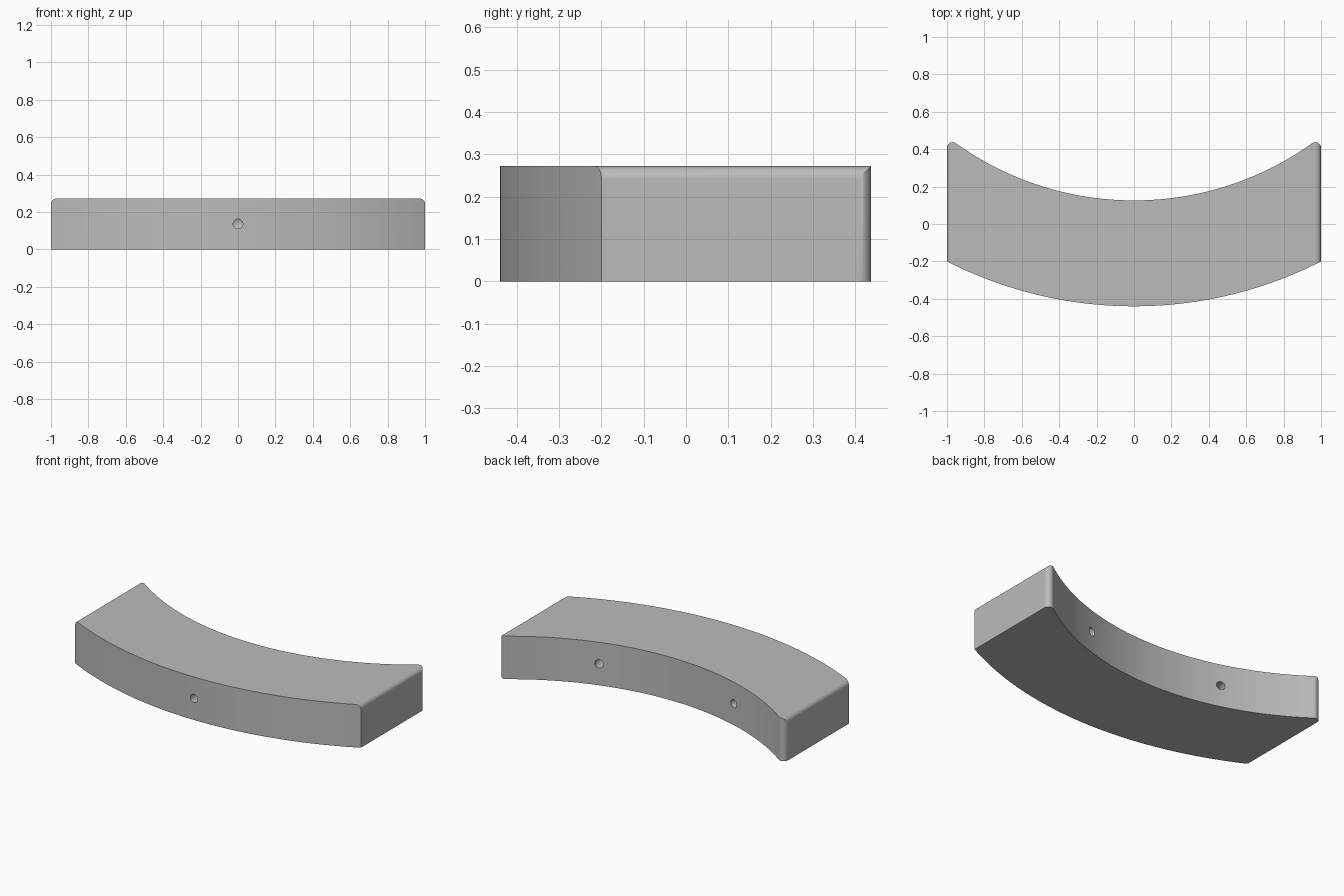
import bpy, bmesh
from math import sin, cos, asin, atan2, sqrt, radians, pi
from mathutils import Matrix, Vector

if "Cube" in bpy.data.objects:
    bpy.data.objects.remove(bpy.data.objects["Cube"], do_unlink=True)

HEIGHT = 0.272
CENTRE_Y = 1.763          # shared centre of both arcs
R_OUTER, R_INNER = 2.203, 1.637
FILLET = 0.03
HOLE_R = 0.026
HOLE_DEPTH = 0.2

grey = bpy.data.materials.new("light grey")
grey.use_nodes = True
colour = (0.5, 0.5, 0.5, 1)
grey.diffuse_color = colour
grey.node_tree.nodes["Principled BSDF"].inputs["Base Color"].default_value = colour


def to_object(name, bm):
    bmesh.ops.recalc_face_normals(bm, faces=bm.faces)
    mesh = bpy.data.meshes.new(name)
    bm.to_mesh(mesh)
    bm.free()
    obj = bpy.data.objects.new(name, mesh)
    mesh.materials.append(grey)
    bpy.context.collection.objects.link(obj)
    return obj


def prism(name, points, direction):
    bm = bmesh.new()
    face = bm.faces.new([bm.verts.new(p) for p in points])
    new = bmesh.ops.extrude_face_region(bm, geom=[face])["geom"]
    moved = [v for v in new if isinstance(v, bmesh.types.BMVert)]
    bmesh.ops.translate(bm, verts=moved, vec=direction)
    return to_object(name, bm)


def arc(cx, cy, r, start, end, steps):
    return [(cx + r * cos(start + (end - start) * i / steps),
             cy + r * sin(start + (end - start) * i / steps)) for i in range(steps + 1)]


def cut(target, tool, operation):
    mod = target.modifiers.new(operation.title(), "BOOLEAN")
    mod.operation, mod.solver, mod.object = operation, "EXACT", tool
    bpy.context.view_layer.objects.active = target
    bpy.ops.object.modifier_apply(modifier=mod.name)
    bpy.data.objects.remove(tool, do_unlink=True)


# Curved plan outline with rounded rear tips
fx = 1 - FILLET
fy = CENTRE_Y - sqrt((R_INNER + FILLET) ** 2 - fx ** 2)
half_outer = asin(1 / R_OUTER)
half_inner = asin(fx / (R_INNER + FILLET))
tip_angle = atan2(CENTRE_Y - fy, -fx)
outline = arc(0, CENTRE_Y, R_OUTER, -pi / 2 - half_outer, -pi / 2 + half_outer, 64)
tip = arc(fx, fy, FILLET, 0, tip_angle, 12)
outline += tip
outline += arc(0, CENTRE_Y, R_INNER, -pi / 2 + half_inner, -pi / 2 - half_inner, 64)[1:-1]
outline += [(-x, y) for x, y in reversed(tip)]
block = prism("curved_block", [(x, y, 0) for x, y in outline], (0, 0, HEIGHT))

# Rounded upper edges at both ends
corner = arc(fx, HEIGHT - FILLET, FILLET, 0, pi / 2, 10)
front = [(-1, -0.1), (1, -0.1)] + corner + [(-x, z) for x, z in reversed(corner)]
envelope = prism("end_rounding", [(x, -1, z) for x, z in front], (0, 2, 0))
cut(block, envelope, "INTERSECT")


# Blind radial holes with drilled conical bottoms
def drill(angle, radius, inward):
    length = HOLE_DEPTH + 0.05
    bm = bmesh.new()
    bmesh.ops.create_cone(bm, cap_ends=True, segments=32, radius1=HOLE_R,
                          radius2=HOLE_R, depth=length,
                          matrix=Matrix.Translation((0, 0, length / 2 - 0.05)))
    end = max(bm.faces, key=lambda f: f.calc_center_median().z)
    apex = bmesh.ops.poke(bm, faces=[end])["verts"][0]
    apex.co.z += HOLE_R * 0.6
    out = Vector((sin(angle), -cos(angle), 0))
    turn = (out * inward).to_track_quat("Z", "Y").to_matrix().to_4x4()
    place = Vector((0, CENTRE_Y, HEIGHT / 2)) + out * radius
    bm.transform(Matrix.Translation(place) @ turn)
    cut(block, to_object("drill", bm), "DIFFERENCE")


for a in (-asin(0.83 / R_OUTER), 0, asin(0.83 / R_OUTER)):
    drill(a, R_OUTER, -1)
for a in (-asin(0.472 / R_INNER), asin(0.472 / R_INNER)):
    drill(a, R_INNER, 1)

# Smooth curves, crisp edges
bpy.ops.object.select_all(action="DESELECT")
block.select_set(True)
bpy.context.view_layer.objects.active = block
bpy.ops.object.shade_smooth_by_angle(angle=radians(30))
normals = block.modifiers.new("Flat face normals", "WEIGHTED_NORMAL")
normals.keep_sharp = True
